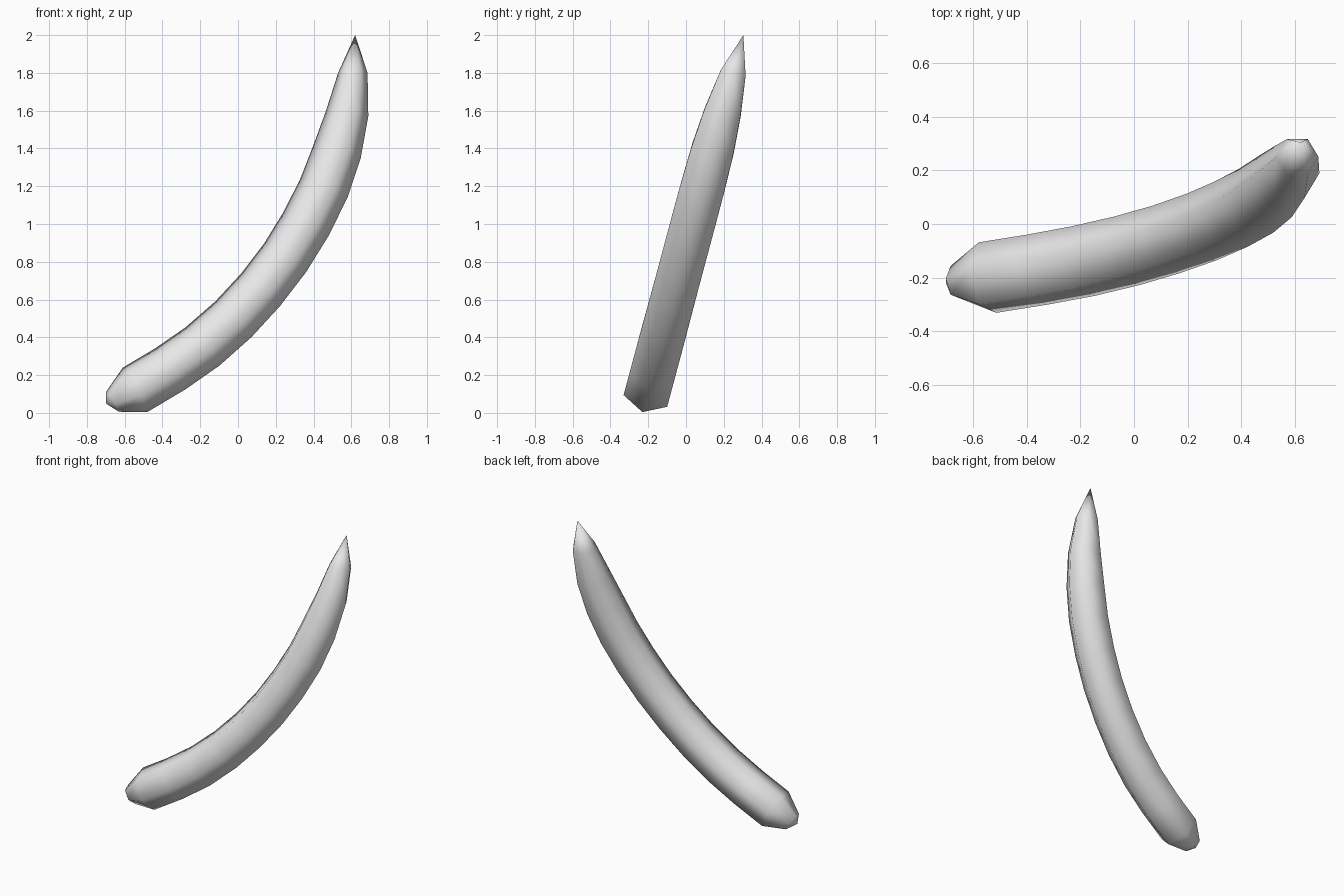
import bpy, bmesh, math
from mathutils import Vector

if "Cube" in bpy.data.objects:
    bpy.data.objects.remove(bpy.data.objects["Cube"])

SIDES = 6
TILT = math.radians(15)            # the curve lies in a plane leaning back
BASE_Y = -0.232

# Cross-sections along the horn: x, height, radius, axis angle in degrees
SECTIONS = [
    (-0.665, 0.058, 0.064, 33),
    (-0.545, 0.122, 0.138, 28),
    (-0.360, 0.232, 0.138, 36),
    (-0.190, 0.350, 0.138, 41),
    (-0.025, 0.495, 0.137, 45),
    (0.120, 0.652, 0.136, 49),
    (0.250, 0.822, 0.136, 55),
    (0.360, 1.000, 0.136, 62),
    (0.455, 1.190, 0.135, 68),
    (0.525, 1.385, 0.130, 74),
    (0.578, 1.585, 0.113, 82),
    (0.608, 1.800, 0.078, 90),
]
BUTT = (-0.70, 0.05)
TIP = (0.62, 2.0)

PERP = Vector((0, math.cos(TILT), -math.sin(TILT)))


def on_plane(x, z):
    return Vector((x, BASE_Y + z * math.tan(TILT), z))


bm = bmesh.new()

# Six-sided rings, with one corner on the inner side of the bend
rings = []
for x, z, r, deg in SECTIONS:
    a = math.radians(deg)
    inward = Vector((-math.sin(a), math.cos(a) * math.sin(TILT), math.cos(a) * math.cos(TILT)))
    ring = []
    for i in range(SIDES):
        t = 2 * math.pi * i / SIDES
        ring.append(bm.verts.new(on_plane(x, z) + r * (math.cos(t) * inward + math.sin(t) * PERP)))
    rings.append(ring)

# Skin between neighbouring rings
for lower, upper in zip(rings, rings[1:]):
    for i in range(SIDES):
        j = (i + 1) % SIDES
        bm.faces.new((lower[i], lower[j], upper[j], upper[i]))

# Blunt butt and pointed tip
for ring, point in ((rings[0], BUTT), (rings[-1], TIP)):
    apex = bm.verts.new(on_plane(*point))
    for i in range(SIDES):
        bm.faces.new((ring[i], ring[(i + 1) % SIDES], apex))

bmesh.ops.recalc_face_normals(bm, faces=bm.faces)
for f in bm.faces:
    f.smooth = True

mesh = bpy.data.meshes.new("curved_horn")
bm.to_mesh(mesh)
bm.free()
horn = bpy.data.objects.new("curved_horn", mesh)
bpy.context.collection.objects.link(horn)

grey = bpy.data.materials.new("light grey")
grey.diffuse_color = (0.8, 0.8, 0.8, 1)
grey.use_nodes = True
grey.node_tree.nodes["Principled BSDF"].inputs["Base Color"].default_value = grey.diffuse_color
mesh.materials.append(grey)
